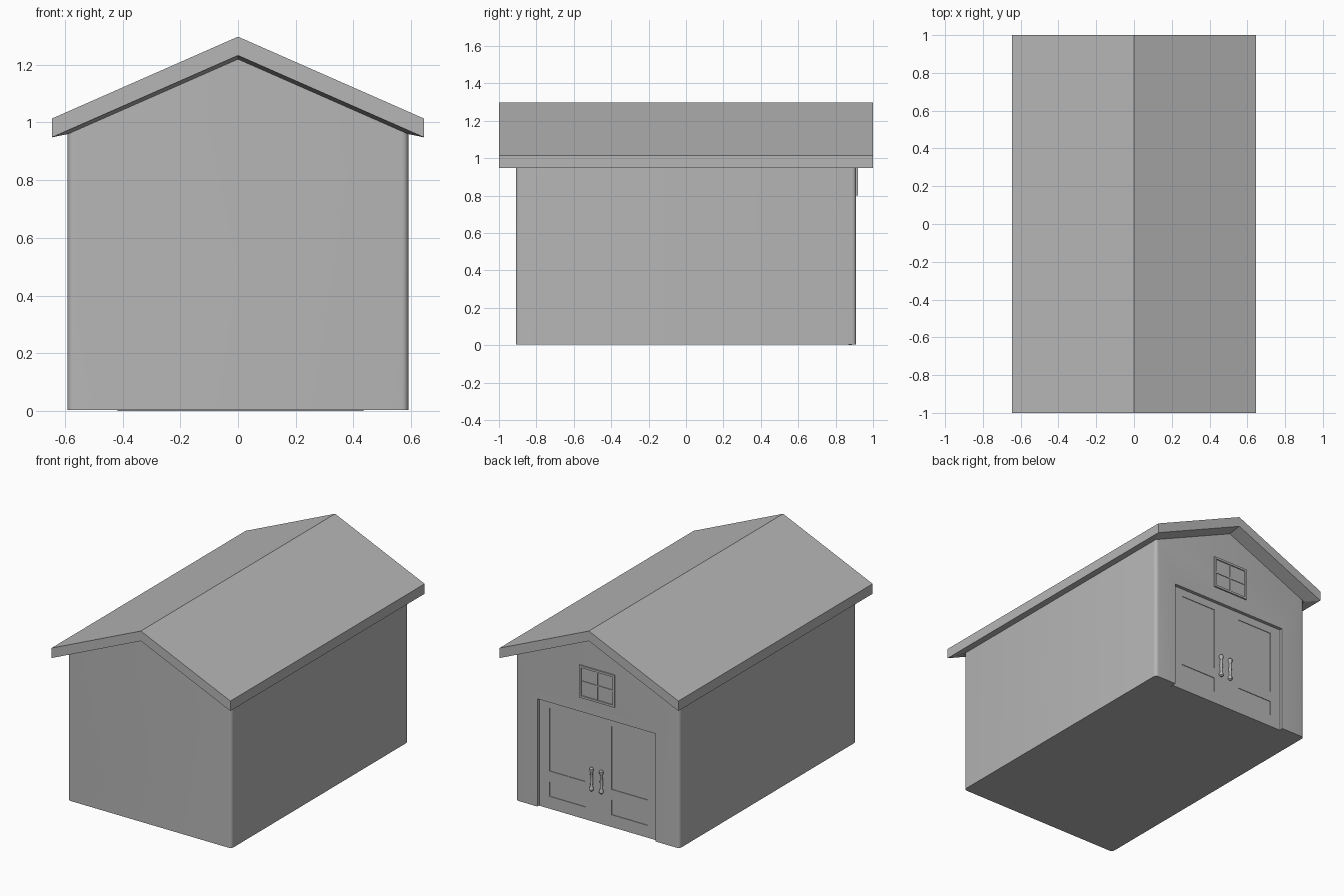
import bpy, bmesh
from mathutils import Vector

if "Cube" in bpy.data.objects:
    bpy.data.objects.remove(bpy.data.objects["Cube"], do_unlink=True)

GREY = (0.47, 0.47, 0.47, 1)
mat = bpy.data.materials.new("plain grey")
mat.use_nodes = True
mat.diffuse_color = GREY
mat.node_tree.nodes["Principled BSDF"].inputs["Base Color"].default_value = GREY


def finish(name, bm, smooth=False):
    bmesh.ops.recalc_face_normals(bm, faces=bm.faces)
    mesh = bpy.data.meshes.new(name)
    bm.to_mesh(mesh)
    bm.free()
    mesh.materials.append(mat)
    obj = bpy.data.objects.new(name, mesh)
    bpy.context.collection.objects.link(obj)
    if smooth:
        bpy.ops.object.select_all(action="DESELECT")
        obj.select_set(True)
        bpy.context.view_layer.objects.active = obj
        bpy.ops.object.shade_smooth_by_angle(angle=0.6)
    return obj


def add_box(bm, x0, x1, y0, y1, z0, z1):
    made = bmesh.ops.create_cube(bm, size=1)["verts"]
    for v in made:
        v.co = Vector((x1 if v.co.x > 0 else x0,
                       y1 if v.co.y > 0 else y0,
                       z1 if v.co.z > 0 else z0))


def prism(points, y0, y1):
    """Extrude an x-z outline along y."""
    bm = bmesh.new()
    face = bm.faces.new([bm.verts.new((x, y0, z)) for x, z in points])
    ext = bmesh.ops.extrude_face_region(bm, geom=[face])["geom"]
    bmesh.ops.translate(bm, vec=(0, y1 - y0, 0),
                        verts=[g for g in ext if isinstance(g, bmesh.types.BMVert)])
    return bm


W, D = 0.59, 0.91            # half width and half depth of the walls
RW, SLOPE = 0.645, 0.44      # roof half width and pitch
DX0, DX1, DTOP = -0.417, 0.435, 0.705   # doorway

# Walls with gables and rounded upright corners
bm = prism([(-W, 0.003), (W, 0.003), (W, 0.965), (0, 1.225), (-W, 0.965)], -D, D)
uprights = [e for e in bm.edges
            if abs(e.verts[0].co.z - e.verts[1].co.z) > 0.5]
bmesh.ops.bevel(bm, geom=uprights, offset=0.022, segments=5, profile=0.5,
                affect="EDGES")
walls = finish("walls", bm)

# Doorway recess
bm = bmesh.new()
add_box(bm, DX0, DX1, 0.882, 1.0, -0.1, DTOP)
cutter = finish("doorway_cutter", bm)
cutter.hide_render = True
mod = walls.modifiers.new("doorway", "BOOLEAN")
mod.object = cutter
mod.operation = "DIFFERENCE"
mod.solver = "EXACT"
bpy.ops.object.select_all(action="DESELECT")
walls.select_set(True)
bpy.context.view_layer.objects.active = walls
bpy.ops.object.modifier_apply(modifier=mod.name)
bpy.data.objects.remove(cutter, do_unlink=True)
bpy.ops.object.shade_smooth_by_angle(angle=0.6)

# Roof slab
low, high = 1.232, 1.297
drop = RW * SLOPE
finish("roof", prism([(-RW, low - drop), (0, low), (RW, low - drop),
                      (RW, high - drop), (0, high), (-RW, high - drop)], -1, 1))

# Sloping soffits under both gable overhangs
bm = bmesh.new()
for s in (-1, 1):
    outer = [bm.verts.new((x, s, low - abs(x) * SLOPE)) for x in (-RW, 0, RW)]
    inner = [bm.verts.new((x, s * D, low - 0.013 - abs(x) * SLOPE))
             for x in (-W, 0, W)]
    for i in range(2):
        bm.faces.new((outer[i], outer[i + 1], inner[i + 1], inner[i]))
for f in bm.faces:
    f.normal_update()
soffit = finish("gable_soffits", bm)
for poly in soffit.data.polygons:
    if poly.normal.z > 0:
        poly.flip()

# Eave soffits along both sides
bm = bmesh.new()
for s in (-1, 1):
    edge, wall = low - drop, low - 0.013 - W * SLOPE
    bm.faces.new([bm.verts.new(p) for p in (
        (s * RW, -1, edge), (s * RW, 1, edge),
        (s * W, D, wall), (s * W, -D, wall))])
eaves = finish("eave_soffits", bm)
for poly in eaves.data.polygons:
    if poly.normal.z > 0:
        poly.flip()

# Double doors: slab with raised stiles and rails around sunken panels
MID = (DX0 + DX1) / 2
BACK, FACE = 0.884, 0.888
bm = bmesh.new()
add_box(bm, DX0, DX1, 0.87, BACK, 0, DTOP)
for x0, x1 in ((DX0, -0.343), (MID - 0.095, MID + 0.095), (0.361, DX1)):
    add_box(bm, x0, x1, 0.88, FACE, 0, DTOP)
for z0, z1 in ((0, 0.08), (0.175, 0.245), (0.655, DTOP)):
    for x0, x1 in ((-0.343, MID - 0.095), (MID + 0.095, 0.361)):
        add_box(bm, x0, x1, 0.88, FACE, z0, z1)
finish("double_doors", bm)

# Pull handles: a bar between two round end knobs
for name, x in (("left_handle", 0.055), ("right_handle", -0.016)):
    bm = bmesh.new()
    rings = []
    for z, r in ((0.2, 0.006), (0.207, 0.013), (0.222, 0.013), (0.234, 0.007),
                 (0.277, 0.01), (0.32, 0.007), (0.332, 0.013), (0.347, 0.013),
                 (0.354, 0.006)):
        made = bmesh.ops.create_circle(bm, segments=12, radius=r)["verts"]
        bmesh.ops.translate(bm, verts=made, vec=(x, 0.894, z))
        rings.append(made)
    for a, b in zip(rings, rings[1:]):
        for i in range(12):
            j = (i + 1) % 12
            bm.faces.new((a[i], a[j], b[j], b[i]))
    bm.faces.new(rings[0])
    bm.faces.new(rings[-1])
    finish(name, bm, smooth=True)

# Gable window: frame bars and crossed glazing bars
X, Z0, Z1, T = 0.127, 0.8, 1.01, 0.014
bm = bmesh.new()
add_box(bm, -X, X, 0.9, D + 0.002, Z0, Z1)
for x in (-X, X - T):
    add_box(bm, x, x + T, 0.9, D + 0.009, Z0, Z1)
for z in (Z0, Z1 - T):
    add_box(bm, -X + T, X - T, 0.9, D + 0.009, z, z + T)
add_box(bm, -0.005, 0.005, 0.9, D + 0.006, Z0 + T, Z1 - T)
add_box(bm, -X + T, X - T, 0.9, D + 0.006, 0.9, 0.91)
finish("gable_window", bm)
